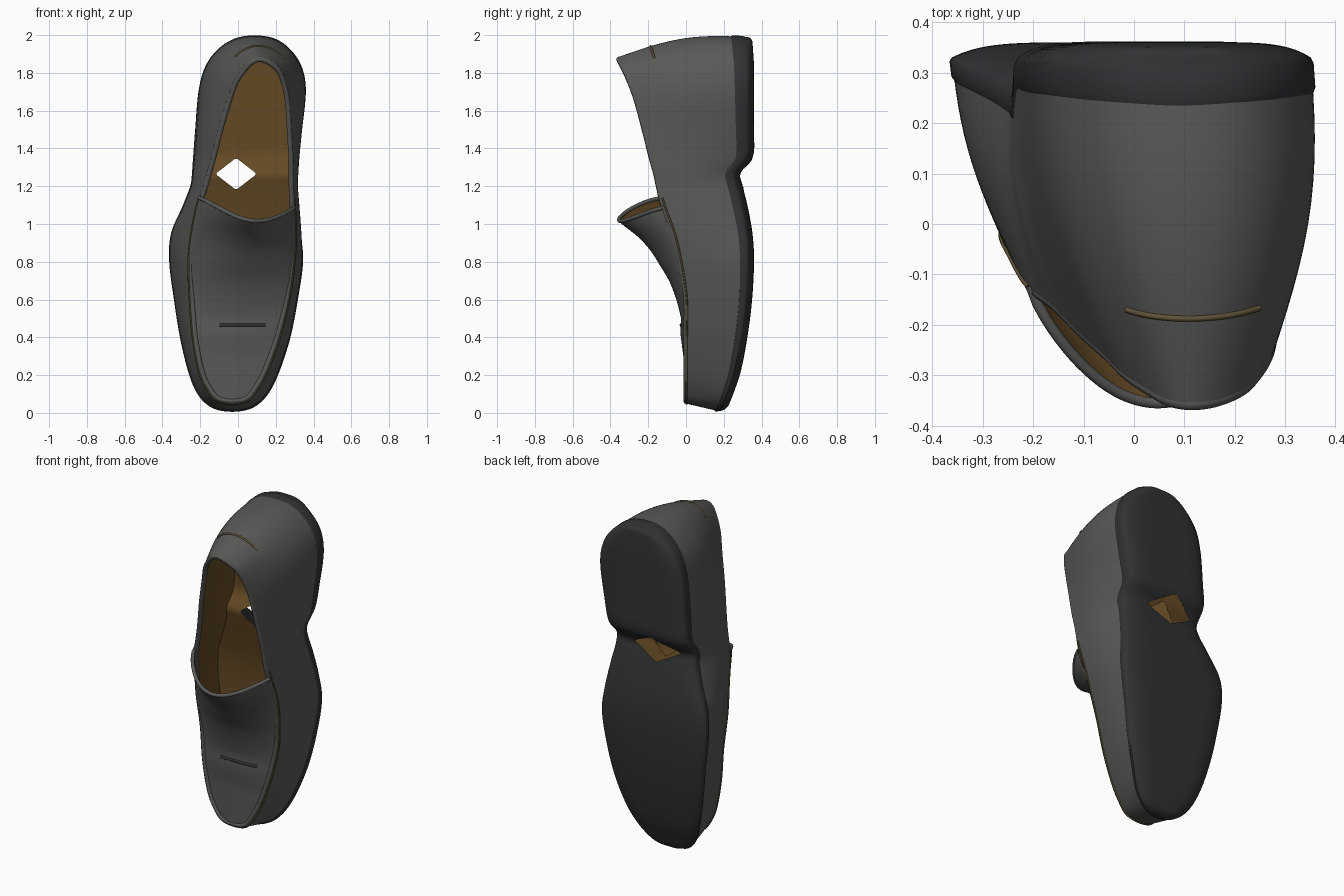
import bpy, bmesh, math
from mathutils import Vector

if "Cube" in bpy.data.objects:
    bpy.data.objects.remove(bpy.data.objects["Cube"])

SUB = 6   # samples per outline station

# Outline stations from toe to heel: z, left x, right x, y
SOLE = [(.01, -.03, -.03, .2), (.03, -.135, .075, .22), (.1, -.21, .155, .25),
        (.22, -.26, .215, .29), (.4, -.303, .273, .325), (.6, -.335, .312, .35),
        (.8, -.36, .338, .36), (.95, -.35, .322, .352), (1.1, -.285, .3, .325),
        (1.2, -.245, .285, .30), (1.27, -.237, .287, .29), (1.36, -.232, .297, .355),
        (1.5, -.222, .322, .36), (1.7, -.205, .35, .36), (1.83, -.17, .33, .36),
        (1.92, -.105, .27, .355), (1.975, -.02, .19, .35), (1.99, .085, .085, .345)]
RIM = [(.05, -.03, -.03, 0), (.065, -.11, .05, 0), (.12, -.16, .1, 0),
       (.22, -.205, .155, 0), (.4, -.238, .22, 0), (.6, -.253, .27, 0),
       (.8, -.26, .297, -.03), (.95, -.245, .305, -.065), (1.1, -.215, .3, -.12),
       (1.2, -.185, .295, -.145), (1.27, -.165, .295, -.16), (1.36, -.14, .293, -.185),
       (1.5, -.105, .285, -.22), (1.65, -.06, .275, -.26), (1.75, -.025, .255, -.295),
       (1.82, .02, .225, -.325), (1.867, .065, .17, -.348), (1.885, .115, .115, -.355)]
ROWS = (len(SOLE) - 1) * SUB


def material(name, rgb):
    m = bpy.data.materials.new(name)
    m.diffuse_color = (*rgb, 1)
    m.use_nodes = True
    m.node_tree.nodes["Principled BSDF"].inputs["Base Color"].default_value = m.diffuse_color
    return m


LEATHER = material("grey_leather", (.1, .1, .098))
RUBBER = material("dark_rubber", (.03, .032, .033))
TAN = material("tan_lining", (.13, .068, .018))
STITCH = material("brown_seam", (.12, .085, .04))


def ring(table, dy=0):
    """Closed smooth outline: toe, left side, heel, right side."""
    pts = [Vector((l, y + dy, z)) for z, l, r, y in table]
    pts += [Vector((r, y + dy, z)) for z, l, r, y in table[-2:0:-1]]
    n, out = len(pts), []
    for i in range(n):
        a, b, c, d = (pts[(i + k) % n] for k in (-1, 0, 1, 2))
        for j in range(SUB):
            t = j / SUB
            out.append(.5 * (2 * b + (c - a) * t + (2 * a - 5 * b + 4 * c - d) * t ** 2
                             + (3 * b - a - 3 * c + d) * t ** 3))
    return out


SOLE_RING, RIM_RING = ring(SOLE, -.03), ring(RIM)
N = len(SOLE_RING)


def level(t, outset=0):
    """Outline between the sole edge (t=0) and the rim (t=1)."""
    base = [a.lerp(b, t) for a, b in zip(SOLE_RING, RIM_RING)]
    out = []
    for i, p in enumerate(base):
        d = base[(i + 1) % N] - base[i - 1]
        normal = Vector((-d.z, 0, d.x)).normalized()
        bulge = .045 * (p.z / 2) * math.sin(math.pi * t)
        out.append(p + normal * (bulge + outset))
    return out


def finish(name, bm, mat):
    bmesh.ops.remove_doubles(bm, verts=bm.verts, dist=.0005)
    bmesh.ops.recalc_face_normals(bm, faces=bm.faces)
    me = bpy.data.meshes.new(name)
    bm.to_mesh(me)
    bm.free()
    ob = bpy.data.objects.new(name, me)
    bpy.context.collection.objects.link(ob)
    me.materials.append(mat)
    bpy.context.view_layer.objects.active = ob
    ob.select_set(True)
    bpy.ops.object.shade_smooth_by_angle(angle=math.radians(45))
    ob.select_set(False)


def grid(bm, rows, closed=False, hole=None):
    """Quad sheet; hole=(half width, half height) cuts a diamond at the arch."""
    def inside(c):
        return abs(c.x + .01) / hole[0] + abs(c.z - 1.265) / hole[1]

    vs = [[bm.verts.new(p) for p in row] for row in rows]
    w, rim = len(rows[0]), set()
    for a, b in zip(vs, vs[1:]):
        for j in range(w if closed else w - 1):
            q = (a[j], a[(j + 1) % w], b[(j + 1) % w], b[j])
            if hole and inside(sum((v.co for v in q), Vector()) / 4) < 1:
                rim.update(q)
            else:
                bm.faces.new(q)
    for v in rim:
        if not v.link_faces:
            bm.verts.remove(v)
        else:   # snap the cut edge onto the diamond
            k = 1 / inside(v.co)
            v.co.x, v.co.z = (v.co.x + .01) * k - .01, (v.co.z - 1.265) * k + 1.265


def span(outline, last, shape, n=36):
    """Rows bridging the left and right sides of an outline."""
    return [[shape(outline[r].lerp(outline[-r % N], s / n), s / n, r) for s in range(n + 1)]
            for r in range(last + 1)]


def tube(name, pts, radius, mat, cyclic=False):
    cu = bpy.data.curves.new(name, 'CURVE')
    cu.dimensions = '3D'
    cu.bevel_depth = radius
    cu.bevel_resolution = 3
    sp = cu.splines.new('POLY')
    sp.points.add(len(pts) - 1)
    for q, p in zip(sp.points, pts):
        q.co = (*p, 1)
    sp.use_cyclic_u = cyclic
    cu.materials.append(mat)
    bpy.context.collection.objects.link(bpy.data.objects.new(name, cu))


# Outsole with heel block, rounded edge and worn-through arch
def tread(p, s, r):
    ends = min(1, r / 7, (ROWS - r) / 7) ** .5
    return p + Vector((0, .03 * ends * (1 - abs(2 * s - 1) ** 6), 0))


bm = bmesh.new()
grid(bm, [level(0), level(.02, .005), level(.1, .005), level(.12, 0)], True)
grid(bm, span(level(0), ROWS, tread), hole=(.16, .085))
finish("outsole", bm, RUBBER)

# Upper side walls and their lining
bm = bmesh.new()
grid(bm, [level(.12 + .88 * i / 12) for i in range(13)], True)
finish("upper_wall", bm, LEATHER)
bm = bmesh.new()
grid(bm, [level(.15 + .85 * i / 12, -.026) for i in range(13)], True)
finish("lining", bm, TAN)

# Insole
bm = bmesh.new()
grid(bm, span(level(.15, -.026), ROWS, lambda p, s, r: p), hole=(.11, .085))
finish("insole", bm, TAN)

# Vamp that rises into a flared, slightly lopsided tongue
HEIGHT = [(0, .008), (.3, .014), (.42, .03), (.5, .028), (.7, .075), (.8, .11),
          (.9, .14), (1.0, .175), (1.2, .26)]


def vamp_shape(dy):
    def shape(p, s, r):
        for (z0, h0), (z1, h1) in zip(HEIGHT, HEIGHT[1:]):
            if z0 <= p.z <= z1:
                h = h0 + (h1 - h0) * (p.z - z0) / (z1 - z0)
        arch = max(0, math.sin(math.pi * s)) ** .75
        rise = max(0, (p.z - .6) / .52) ** 2
        dip = .085 * max(0, math.sin(math.pi * s ** 1.2)) + .05 * s
        return p + Vector((0, dy - h * arch, -dip * rise))
    return shape


LAST = 8 * SUB + 2
vamp = span(RIM_RING, LAST, vamp_shape(0))
for name, rows, mat in (("vamp", vamp, LEATHER),
                        ("vamp_lining", span(RIM_RING, LAST, vamp_shape(.02)), TAN)):
    bm = bmesh.new()
    grid(bm, rows)
    finish(name, bm, mat)

# Bindings and seams
tube("collar_binding", level(1, -.013), .014, LEATHER, True)
tube("tongue_binding", [p + Vector((0, .01, 0)) for p in vamp[-1]], .011, LEATHER)
tube("heel_seam", level(.75, 0)[ROWS - 10:ROWS + 12], .006, STITCH)
seam = level(.985, .001)
tube("vamp_seam", seam[-LAST:] + seam[:LAST + 1], .005, STITCH)

# Dark crease across the vamp
crease = min(vamp, key=lambda row: abs(row[18].z - .475))
tube("vamp_crease", [p + Vector((0, .004, 0)) for p in crease[11:30]], .01, RUBBER)
